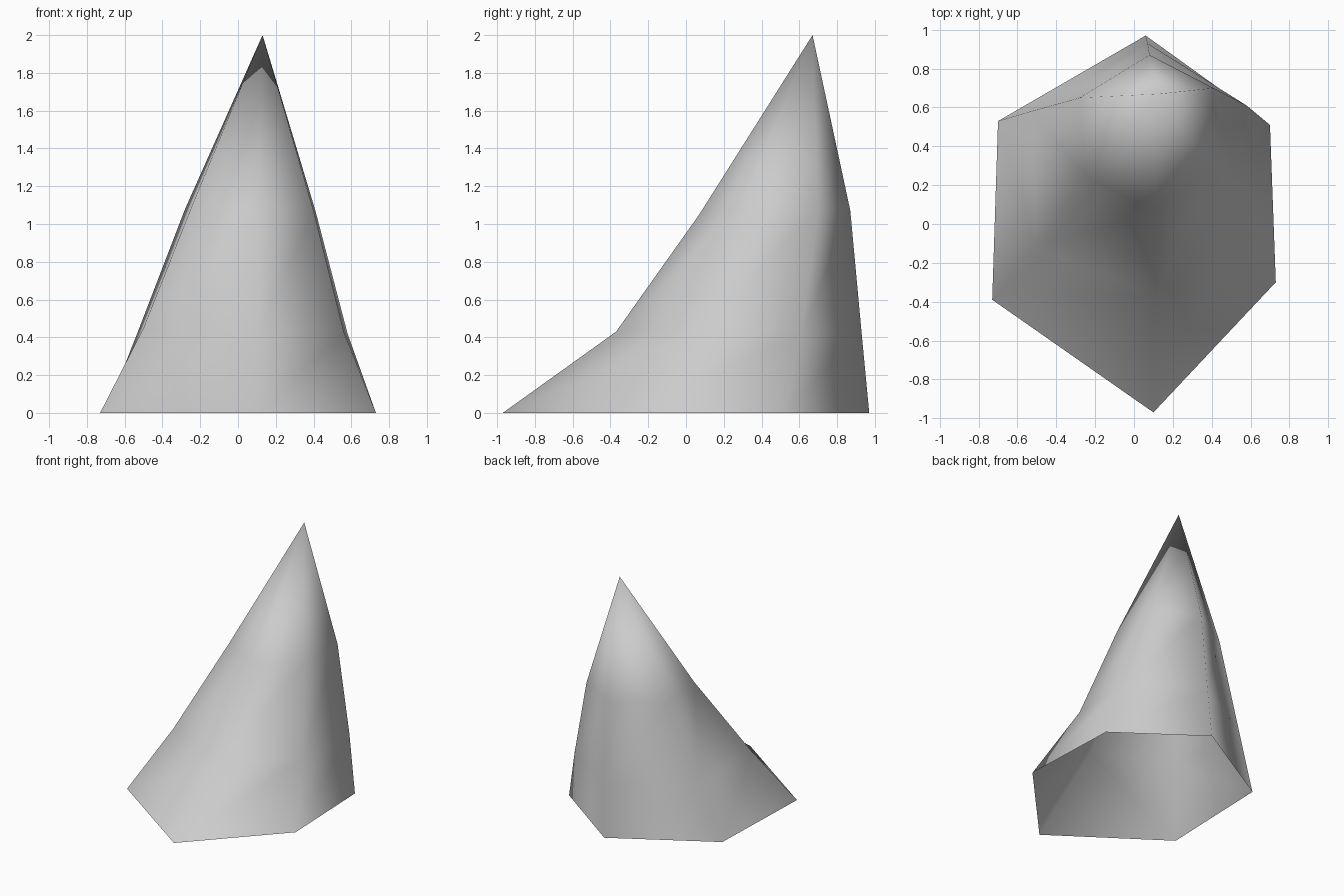
import bpy
import bmesh

default_cube = bpy.data.objects.get("Cube")
if default_cube:
    bpy.data.objects.remove(default_cube, do_unlink=True)


def make_material(name, colour):
    material = bpy.data.materials.new(name)
    material.use_nodes = True
    material.diffuse_color = colour
    material.node_tree.nodes["Principled BSDF"].inputs["Base Color"].default_value = colour
    return material


# Cross-sections from the base upward, each starting at the back corner
base_ring = [(0.06, 0.97, 0), (-0.70, 0.53, 0), (-0.73, -0.39, 0),
             (0.10, -0.97, 0), (0.73, -0.30, 0), (0.70, 0.51, 0)]
lower_ring = [(0.07, 0.93, 0.42), (-0.53, 0.58, 0.43), (-0.50, -0.12, 0.45),
              (0.11, -0.37, 0.43), (0.56, 0.04, 0.43), (0.58, 0.61, 0.42)]
upper_ring = [(0.08, 0.87, 1.07), (-0.28, 0.65, 1.08), (-0.25, 0.25, 1.08),
              (0.11, 0.07, 1.05), (0.40, 0.28, 1.07), (0.41, 0.70, 1.07)]
tip = (0.13, 0.67, 2)


def build_spike(name, sections, tip_point, material):
    """Bridge the sections into an open shell and close it to a point."""
    bm = bmesh.new()
    rings = [[bm.verts.new(point) for point in section] for section in sections]
    apex = bm.verts.new(tip_point)
    sides = len(rings[0])
    for i in range(sides):
        j = (i + 1) % sides
        for lower, upper in zip(rings, rings[1:]):
            bm.faces.new((lower[i], lower[j], upper[j], upper[i]))
        bm.faces.new((rings[-1][i], rings[-1][j], apex))
    for face in bm.faces:
        face.smooth = True
    mesh = bpy.data.meshes.new(name)
    bm.to_mesh(mesh)
    bm.free()
    mesh.materials.append(material)
    spike = bpy.data.objects.new(name, mesh)
    bpy.context.collection.objects.link(spike)
    return spike


# Leaning six-sided spike, hollow and open underneath
pale_grey = make_material("pale_grey", (0.6, 0.6, 0.6, 1))
build_spike("leaning_spike", [base_ring, lower_ring, upper_ring], tip, pale_grey)
